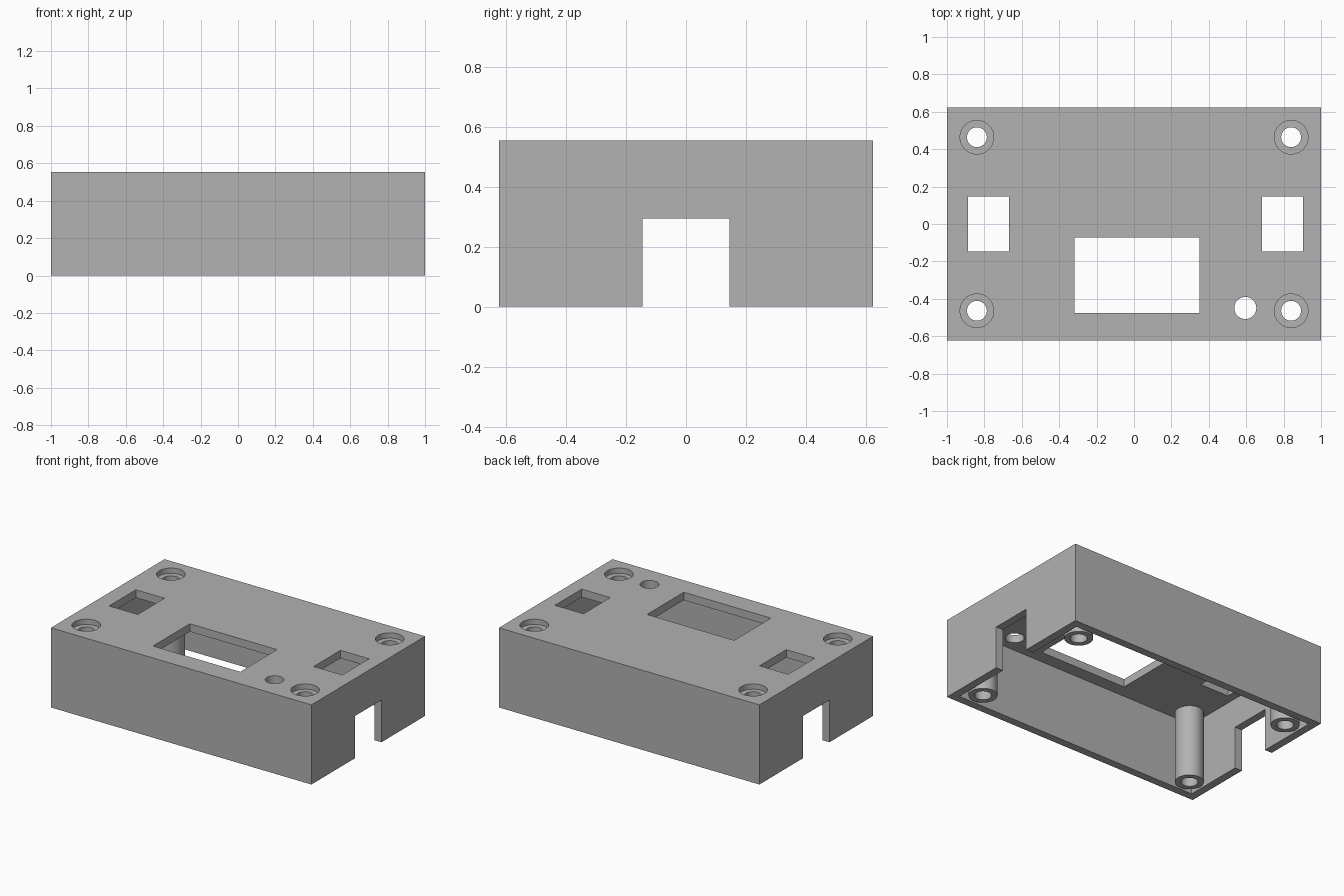
import bpy
import math

if "Cube" in bpy.data.objects:
    bpy.data.objects.remove(bpy.data.objects["Cube"], do_unlink=True)

HALF_Y, HEIGHT, WALL = 0.623, 0.553, 0.055
CEILING = HEIGHT - WALL
POST_X, POST_Y, POST_R, BORE_R = 0.84, 0.464, 0.09, 0.053
SINK_DEPTH = 0.037

grey = bpy.data.materials.new("plain grey")
grey.use_nodes = True
grey.diffuse_color = (0.445, 0.445, 0.445, 1)
grey.node_tree.nodes["Principled BSDF"].inputs["Base Color"].default_value = grey.diffuse_color


def box(name, x0, x1, y0, y1, z0, z1):
    bpy.ops.mesh.primitive_cube_add(size=1, location=((x0 + x1) / 2, (y0 + y1) / 2, (z0 + z1) / 2))
    ob = bpy.context.object
    ob.name = name
    ob.scale = (x1 - x0, y1 - y0, z1 - z0)
    bpy.ops.object.transform_apply(location=True, rotation=False, scale=True)
    ob.data.materials.append(grey)
    return ob


def cylinder(name, x, y, radius, z0, z1):
    bpy.ops.mesh.primitive_cylinder_add(vertices=48, radius=radius, depth=z1 - z0,
                                        location=(x, y, (z0 + z1) / 2))
    ob = bpy.context.object
    ob.name = name
    ob.data.materials.append(grey)
    return ob


def cut(target, cutter):
    cutter.hide_render = True
    mod = target.modifiers.new("cut", "BOOLEAN")
    mod.operation = "DIFFERENCE"
    mod.solver = "EXACT"
    mod.object = cutter
    bpy.context.view_layer.objects.active = target
    bpy.ops.object.modifier_apply(modifier=mod.name)
    bpy.data.objects.remove(cutter, do_unlink=True)


def smooth(ob):
    bpy.ops.object.select_all(action="DESELECT")
    ob.select_set(True)
    bpy.context.view_layer.objects.active = ob
    bpy.ops.object.shade_smooth_by_angle(angle=math.radians(30))


# Open-bottomed shell with a slot through both end walls
shell = box("case_shell", -1, 1, -HALF_Y, HALF_Y, 0, HEIGHT)
inner_y = HALF_Y - WALL
cut(shell, box("cavity", WALL - 1, 1 - WALL, -inner_y, inner_y, -0.1, CEILING))
cut(shell, box("cable_slots", -1.1, 1.1, -0.145, 0.145, -0.1, 0.293))

# Rectangular windows and round hole in the top
windows = {
    "left_window": (0.684, 0.904, -0.147, 0.147),
    "right_window": (-0.887, -0.667, -0.147, 0.147),
    "display_window": (-0.319, 0.351, -0.477, -0.073),
}
for name, rect in windows.items():
    cut(shell, box(name, *rect, CEILING - 0.1, HEIGHT + 0.1))
cut(shell, cylinder("button_hole", 0.595, -0.449, 0.059, CEILING - 0.1, HEIGHT + 0.1))

# Hollow screw posts with recessed screw holes above them
for side, sx in (("left", 1), ("right", -1)):
    for end, sy in (("front", -1), ("back", 1)):
        x, y = sx * POST_X, sy * POST_Y
        cut(shell, cylinder("screw_recess", x, y, POST_R, HEIGHT - SINK_DEPTH, HEIGHT + 0.1))
        cut(shell, cylinder("screw_hole", x, y, BORE_R, CEILING - 0.1, HEIGHT + 0.1))
        post = cylinder(f"{end}_{side}_screw_post", x, y, POST_R, 0, CEILING)
        cut(post, cylinder("post_bore", x, y, BORE_R, -0.1, HEIGHT))
        smooth(post)

smooth(shell)
